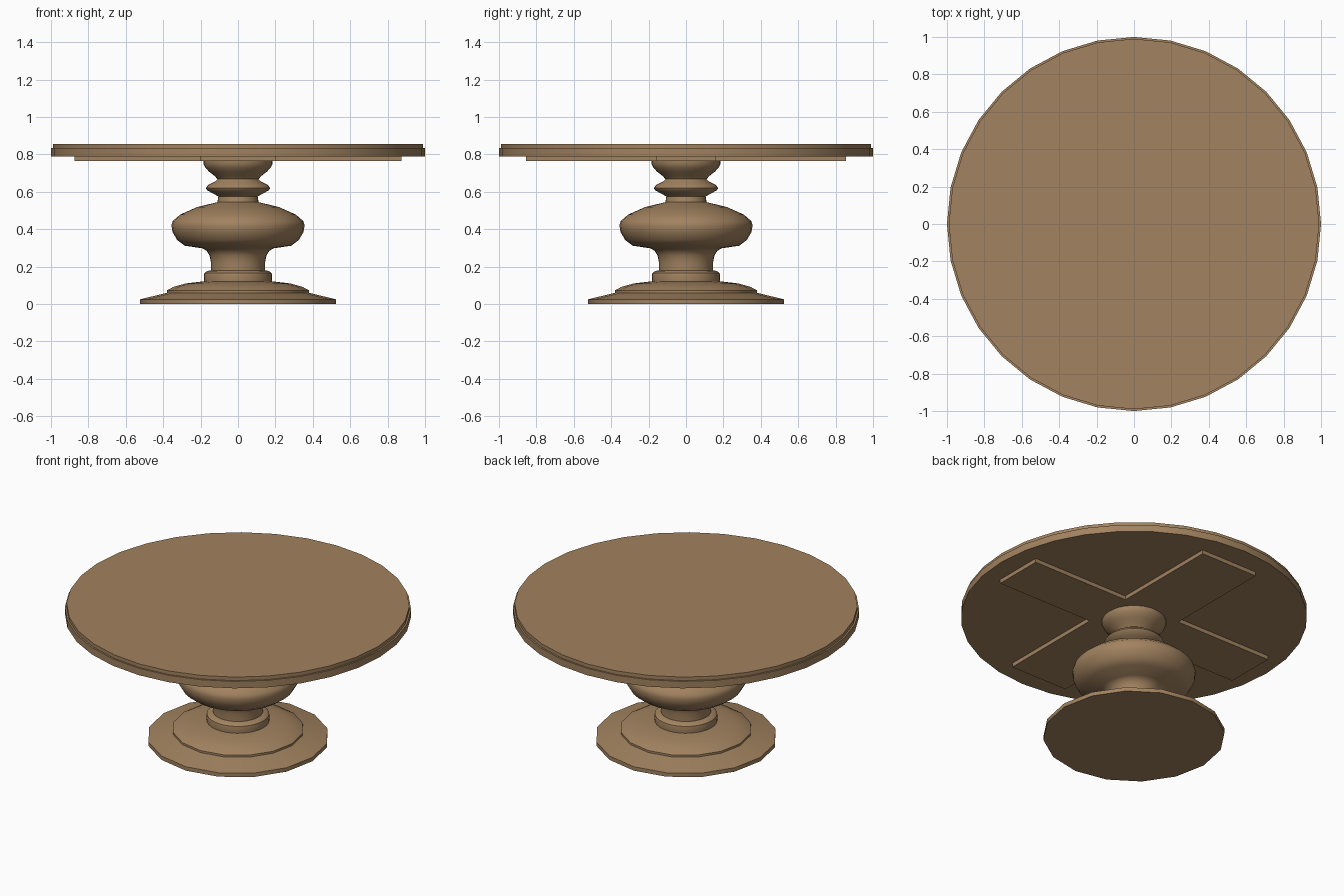
import bpy, bmesh, math

if "Cube" in bpy.data.objects:
    bpy.data.objects.remove(bpy.data.objects["Cube"])

wood = bpy.data.materials.new("warm wood")
wood.diffuse_color = (0.36, 0.225, 0.115, 1)
wood.use_nodes = True
wood.node_tree.nodes["Principled BSDF"].inputs["Base Color"].default_value = wood.diffuse_color


def finish(name, bm, angle=None):
    bmesh.ops.recalc_face_normals(bm, faces=bm.faces)
    mesh = bpy.data.meshes.new(name)
    bm.to_mesh(mesh)
    bm.free()
    mesh.materials.append(wood)
    ob = bpy.data.objects.new(name, mesh)
    bpy.context.collection.objects.link(ob)
    if angle:
        bpy.ops.object.select_all(action='DESELECT')
        ob.select_set(True)
        bpy.context.view_layer.objects.active = ob
        bpy.ops.object.shade_smooth_by_angle(angle=math.radians(angle))
    return ob


def lathe(name, profile, sides, angle):
    """Turn a (radius, height) profile around z, capped at both ends."""
    bm = bmesh.new()
    rings = []
    for r, z in profile:
        rings.append([bm.verts.new((r * math.cos(2 * math.pi * i / sides),
                                    r * math.sin(2 * math.pi * i / sides), z))
                      for i in range(sides)])
    for a, b in zip(rings, rings[1:]):
        for i in range(sides):
            j = (i + 1) % sides
            bm.faces.new((a[i], a[j], b[j], b[i]))
    bm.faces.new(rings[0])
    bm.faces.new(rings[-1])
    return finish(name, bm, angle)


# Round top with a small stepped rim
lathe("table_top", [(1.0, 0.79), (1.0, 0.834), (0.99, 0.834), (0.99, 0.857)], 32, 30)

# Cross-shaped brace under the top
ax, ay, wx, wy = 0.875, 0.855, 0.2, 0.16
outline = [(ax, -wy), (ax, wy), (wx, wy), (wx, ay), (-wx, ay), (-wx, wy),
           (-ax, wy), (-ax, -wy), (-wx, -wy), (-wx, -ay), (wx, -ay), (wx, -wy)]
bm = bmesh.new()
face = bm.faces.new([bm.verts.new((x, y, 0.765)) for x, y in outline])
ext = bmesh.ops.extrude_face_region(bm, geom=[face])
bmesh.ops.translate(bm, vec=(0, 0, 0.027),
                    verts=[v for v in ext["geom"] if isinstance(v, bmesh.types.BMVert)])
finish("under_brace", bm)

# Foot: flat plate rising to a low dome
lathe("foot", [(0.525, 0), (0.525, 0.025), (0.38, 0.06), (0.38, 0.073), (0.345, 0.092),
               (0.28, 0.11), (0.18, 0.122)], 16, 35)

# Turned column: collar, lower neck, bulb, bead, capital
lathe("turned_column", [
    (0.18, 0.115), (0.183, 0.145), (0.18, 0.165), (0.165, 0.177), (0.145, 0.18),
    (0.145, 0.225), (0.152, 0.26), (0.168, 0.285), (0.19, 0.298),
    (0.285, 0.312), (0.325, 0.342), (0.35, 0.385), (0.356, 0.42), (0.35, 0.443),
    (0.31, 0.478), (0.22, 0.518), (0.11, 0.545),
    (0.105, 0.575), (0.135, 0.592), (0.165, 0.608), (0.172, 0.62), (0.16, 0.637),
    (0.122, 0.655), (0.11, 0.668), (0.125, 0.685), (0.155, 0.708), (0.175, 0.73),
    (0.185, 0.75), (0.185, 0.768)], 32, 40)
